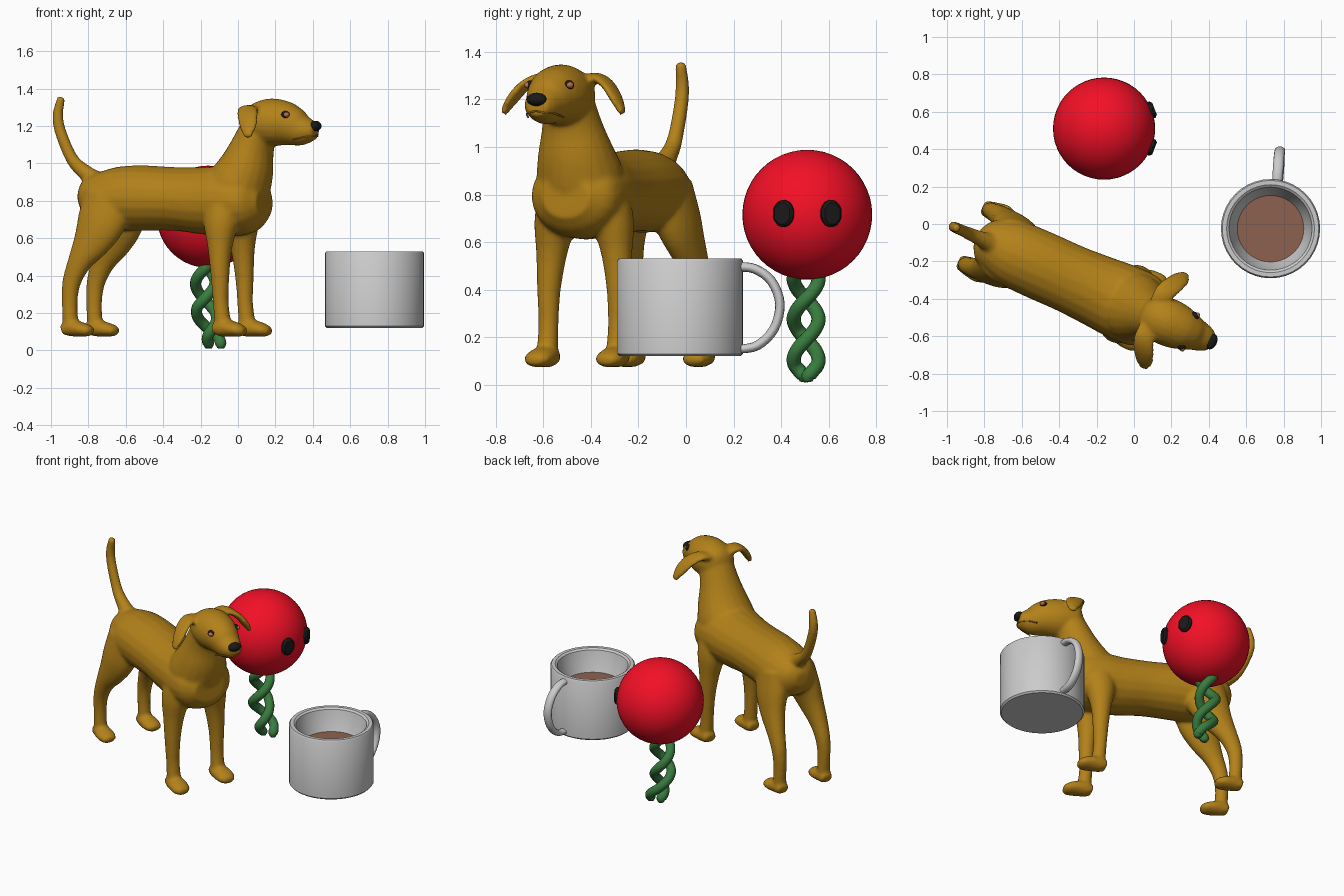
import bpy, bmesh, math
from mathutils import Vector, Matrix

if "Cube" in bpy.data.objects:
    bpy.data.objects.remove(bpy.data.objects["Cube"])


def colour(name, rgb):
    m = bpy.data.materials.new(name)
    m.diffuse_color = (*rgb, 1)
    m.use_nodes = True
    m.node_tree.nodes["Principled BSDF"].inputs["Base Color"].default_value = m.diffuse_color
    return m


TAN = colour("tan_coat", (0.45, 0.22, 0.01))
RED = colour("red", (0.9, 0.005, 0.02))
GREEN = colour("green", (0.04, 0.2, 0.05))
BLACK = colour("black", (0.01, 0.01, 0.01))
AMBER = colour("amber", (0.5, 0.15, 0.06))
COFFEE = colour("coffee_brown", (0.27, 0.12, 0.08))


def finish(bm, name, mat=None, matrix=None, smooth=True):
    bmesh.ops.recalc_face_normals(bm, faces=bm.faces)
    for f in bm.faces:
        f.smooth = smooth
    me = bpy.data.meshes.new(name)
    bm.to_mesh(me)
    bm.free()
    ob = bpy.data.objects.new(name, me)
    bpy.context.collection.objects.link(ob)
    if mat:
        me.materials.append(mat)
    if matrix:
        ob.matrix_world = matrix
    return ob


def loft(bm, rings, side=(0, 1, 0), steps=4, sides=20):
    """Closed tube through rings (x, y, z, radius, side radius), spline interpolated."""
    k = [Vector(r) for r in rings]
    k = [2 * k[0] - k[1]] + k + [2 * k[-1] - k[-2]]
    pts = []
    for i in range(1, len(k) - 2):
        a, b, c, d = k[i - 1:i + 3]
        for j in range(steps):
            t = j / steps
            pts.append(0.5 * (2 * b + (c - a) * t + (2 * a - 5 * b + 4 * c - d) * t * t
                              + (3 * b - a - 3 * c + d) * t ** 3))
    pts.append(k[-2])
    side, prev = Vector(side), None
    for i, p in enumerate(pts):
        t = Vector((pts[min(i + 1, len(pts) - 1)] - pts[max(i - 1, 0)])[:3]).normalized()
        s = (side - t * side.dot(t)).normalized()
        n = s.cross(t)
        ring = []
        for j in range(sides):
            w = 2 * math.pi * j / sides
            ring.append(bm.verts.new(Vector(p[:3]) + n * p[3] * math.cos(w) + s * p[4] * math.sin(w)))
        if prev:
            for j in range(sides):
                bm.faces.new((prev[j], prev[j - 1], ring[j - 1], ring[j]))
        else:
            bm.faces.new(ring)
        prev = ring
    bm.faces.new(prev)


def ball(name, mat, loc, scale, matrix=Matrix(), seg=24):
    bm = bmesh.new()
    bmesh.ops.create_uvsphere(bm, u_segments=seg, v_segments=seg // 2, radius=1)
    bmesh.ops.scale(bm, vec=scale, verts=bm.verts)
    return finish(bm, name, mat, matrix @ Matrix.Translation(loc))


# Dog, built facing local +x, then turned into place
DOG = Matrix.Translation((-0.2, -0.355, 0)) @ Matrix.Rotation(math.radians(-24), 4, 'Z')
bm = bmesh.new()
# torso
loft(bm, [(-.70, 0, .82, .05, .05), (-.65, 0, .82, .115, .12), (-.52, 0, .81, .165, .175),
          (-.36, 0, .815, .175, .185), (-.15, 0, .81, .17, .185), (.02, 0, .80, .18, .195),
          (.17, 0, .80, .19, .205), (.30, 0, .79, .165, .19), (.375, 0, .79, .09, .11)])
# neck
loft(bm, [(.17, 0, .75, .15, .16), (.22, 0, .87, .17, .185), (.265, 0, .97, .15, .165),
          (.305, 0, 1.09, .115, .13), (.35, 0, 1.20, .10, .11)])
# head and muzzle
loft(bm, [(.27, 0, 1.21, .05, .06), (.31, 0, 1.215, .10, .11), (.40, 0, 1.22, .127, .128),
          (.48, 0, 1.215, .122, .122), (.535, 0, 1.20, .108, .105), (.59, 0, 1.18, .088, .085),
          (.64, 0, 1.175, .064, .07), (.675, 0, 1.175, .042, .05)])
# tail
loft(bm, [(-.58, 0, .88, .07, .07), (-.66, 0, .94, .045, .045), (-.75, 0, 1.02, .034, .034),
          (-.82, 0, 1.17, .031, .031), (-.835, 0, 1.26, .029, .029), (-.815, 0, 1.355, .022, .022)])
for s in (1, -1):
    # ear
    loft(bm, [(.33, s * .07, 1.28, .025, .05), (.335, s * .13, 1.29, .022, .055),
              (.36, s * .19, 1.26, .02, .058), (.385, s * .24, 1.20, .02, .05),
              (.40, s * .275, 1.14, .014, .022)], side=(1, 0, 0))
    # front leg and paw
    loft(bm, [(.19, s * .11, .84, .11, .08), (.18, s * .135, .68, .095, .085),
              (.18, s * .15, .55, .066, .065), (.185, s * .16, .40, .05, .05),
              (.19, s * .16, .25, .042, .042), (.20, s * .16, .15, .045, .045),
              (.205, s * .16, .085, .045, .045)])
    loft(bm, [(.15, s * .16, .11, .03, .04), (.19, s * .16, .12, .047, .052),
              (.26, s * .163, .115, .042, .062), (.31, s * .165, .105, .032, .055),
              (.335, s * .165, .10, .018, .03)])
    # hind leg and paw
    loft(bm, [(-.49, s * .09, .82, .15, .09), (-.53, s * .12, .68, .135, .085),
              (-.575, s * .14, .58, .105, .07), (-.64, s * .155, .47, .066, .055),
              (-.685, s * .16, .36, .05, .045), (-.695, s * .16, .25, .043, .04),
              (-.69, s * .16, .15, .042, .042), (-.69, s * .16, .09, .042, .042)])
    loft(bm, [(-.735, s * .16, .11, .03, .04), (-.69, s * .16, .12, .045, .05),
              (-.63, s * .163, .113, .04, .06), (-.58, s * .165, .105, .03, .052),
              (-.56, s * .165, .10, .018, .03)])
    # eye
    tag = "left" if s > 0 else "right"
    ball(tag + "_eye_rim", BLACK, (.535, s * .088, 1.26), (.024, .022, .02), DOG, 16)
    ball(tag + "_eye", AMBER, (.545, s * .097, 1.26), (.016, .016, .013), DOG, 16)
dog = finish(bm, "dog_body", TAN, DOG)
rm = dog.modifiers.new("blend", 'REMESH')
rm.mode = 'VOXEL'
rm.voxel_size = 0.011
rm.use_smooth_shade = True
sm = dog.modifiers.new("soften", 'SMOOTH')
sm.factor = 0.5
sm.iterations = 7
ball("nose", BLACK, (.672, 0, 1.20), (.03, .044, .028), DOG)
# mouth line around the muzzle
bm = bmesh.new()
loft(bm, [(.575, .082, 1.125, .004, .004), (.63, .064, 1.14, .004, .004), (.672, .03, 1.145, .004, .004),
          (.68, 0, 1.15, .004, .004), (.672, -.03, 1.145, .004, .004), (.63, -.064, 1.14, .004, .004),
          (.575, -.082, 1.125, .004, .004)], side=(0, 0, 1), sides=6)
finish(bm, "mouth_line", TAN, DOG)

# Red ball with button eyes
C = Vector((-.16, .51, .715))
ball("red_ball", RED, C, (.273, .273, .273), seg=48)
for s in (1, -1):
    bm = bmesh.new()
    bmesh.ops.create_cone(bm, cap_ends=True, segments=8, radius1=.05, radius2=.05, depth=.05,
                          matrix=Matrix.Rotation(math.pi / 2, 4, 'Y') @ Matrix.Rotation(math.pi / 8, 4, 'Z'))
    bmesh.ops.scale(bm, vec=(1, 1, 1.22), verts=bm.verts)
    m = Matrix.Translation(C) @ Matrix.Rotation(s * math.asin(.1 / .273), 4, 'Z') @ Matrix.Translation((.265, 0, .005))
    eye = finish(bm, "ball_eye", BLACK, m, smooth=False)
    bv = eye.modifiers.new("edge", 'BEVEL')
    bv.width = 0.012

# Two twisted stem strands
for s in (1, -1):
    bm = bmesh.new()
    path = []
    for i in range(19):
        z = .035 + .445 * i / 18
        w = math.pi * (z - .02) / .17
        cx = -.125 - .055 * min(1, (z - .035) / .2) + .015 * max(0, (z - .3) / .18)
        r = .052 if z > .08 else .034 + .018 * (z - .035) / .045
        path.append((cx + s * r * math.cos(w), .505 + s * r * math.sin(w), z, .03, .03))
    path = [(*path[0][:2], .012, .018, .018)] + path
    loft(bm, path, steps=3, sides=12)
    finish(bm, "stem_strand", GREEN)

# Mug, lathed from a profile
MUG = Matrix.Translation((.73, -.025, 0))
bm = bmesh.new()
prof = [(0, .12), (.255, .12), (.265, .13), (.265, .52), (.258, .53), (.235, .53), (.222, .52),
        (.205, .45), (.175, .38), (0, .37)]
vs = [bm.verts.new((r, 0, z)) for r, z in prof]
es = [bm.edges.new(p) for p in zip(vs, vs[1:])]
bmesh.ops.spin(bm, geom=vs + es, cent=(0, 0, 0), axis=(0, 0, 1), angle=2 * math.pi, steps=40)
bmesh.ops.remove_doubles(bm, verts=bm.verts, dist=1e-4)
mug = finish(bm, "mug_cup", None, MUG)
bpy.context.view_layer.objects.active = mug
mug.select_set(True)
bpy.ops.object.shade_smooth_by_angle(angle=math.radians(35))

# Coffee surface
bm = bmesh.new()
bmesh.ops.create_circle(bm, cap_ends=True, segments=40, radius=.178,
                        matrix=Matrix.Translation((0, 0, .387)))
finish(bm, "coffee", COFFEE, MUG, smooth=False)

# Mug handle
bm = bmesh.new()
loft(bm, [(.765, .215, .497, .02, .026), (.77, .29, .487, .02, .028), (.775, .36, .435, .02, .028),
          (.78, .395, .34, .02, .028), (.778, .37, .235, .02, .028), (.775, .30, .165, .02, .028),
          (.77, .215, .148, .018, .026)], side=(1, 0, 0), sides=12)
finish(bm, "mug_handle")
